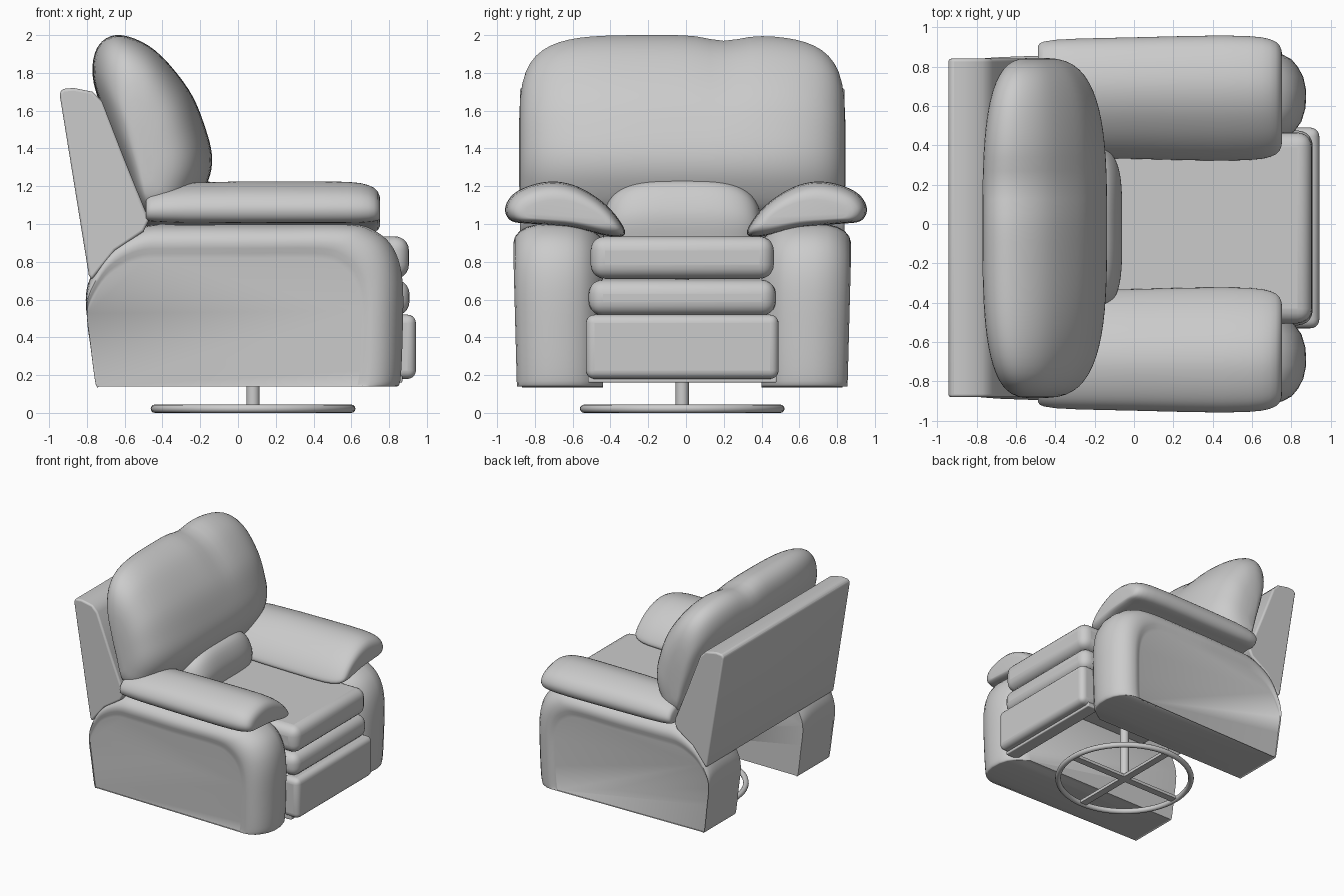
import bpy, bmesh, math
from mathutils import Vector

if "Cube" in bpy.data.objects:
    bpy.data.objects.remove(bpy.data.objects["Cube"])

CY = -0.02  # centre line of the chair body


def finish(obj, angle=45):
    bpy.ops.object.select_all(action='DESELECT')
    obj.select_set(True)
    bpy.context.view_layer.objects.active = obj
    bpy.ops.object.shade_smooth_by_angle(angle=math.radians(angle))
    return obj


def spline(pts, closed=True, n=5):
    """Catmull-Rom curve through 2D points."""
    P = [Vector(p) for p in pts]
    m, out = len(P), []
    for i in range(m if closed else m - 1):
        if closed:
            a, b, c, d = (P[(i + k) % m] for k in (-1, 0, 1, 2))
        else:
            a, b, c, d = (P[min(max(i + k, 0), m - 1)] for k in (-1, 0, 1, 2))
        for j in range(n):
            t = j / n
            out.append(0.5 * (2 * b + (c - a) * t + (2 * a - 5 * b + 4 * c - d) * t * t
                              + (3 * b - a - 3 * c + d) * t ** 3))
    if not closed:
        out.append(P[-1])
    return out


def loft(name, prof, axis, stations, centre, bevel=0, warp=None):
    """Profile repeated along x or y; each station is (position, scale a, scale b)."""
    bm = bmesh.new()
    ca, cb = centre
    rings = []
    for pos, sa, sb in stations:
        ring = []
        for a, b in prof:
            a, b = ca + (a - ca) * sa, cb + (b - cb) * sb
            co = (pos, a, b) if axis == 'x' else (a, pos, b)
            ring.append(bm.verts.new(warp(*co) if warp else co))
        rings.append(ring)
    k = len(prof)
    for r, q in zip(rings, rings[1:]):
        for i in range(k):
            bm.faces.new((r[i], r[(i + 1) % k], q[(i + 1) % k], q[i]))
    bm.faces.new(rings[0])
    bm.faces.new(rings[-1])
    bmesh.ops.recalc_face_normals(bm, faces=bm.faces)
    me = bpy.data.meshes.new(name)
    bm.to_mesh(me)
    bm.free()
    obj = bpy.data.objects.new(name, me)
    bpy.context.collection.objects.link(obj)
    if bevel:
        add_bevel(obj, bevel)
    return finish(obj)


def add_bevel(obj, width, seg=5):
    m = obj.modifiers.new("bevel", 'BEVEL')
    m.width, m.segments, m.limit_method = width, seg, 'ANGLE'
    m.angle_limit = math.radians(40)


def box(name, x, y, z, bevel=0.0):
    lo, hi = Vector((x[0], y[0], z[0])), Vector((x[1], y[1], z[1]))
    bpy.ops.mesh.primitive_cube_add(size=1, location=(lo + hi) / 2)
    obj = bpy.context.object
    obj.name = name
    obj.scale = hi - lo
    bpy.ops.object.transform_apply(location=False, rotation=False, scale=True)
    if bevel:
        add_bevel(obj, bevel)
    return finish(obj)


def pillow_stations(half, na, nb, steps=36):
    out = []
    for i in range(steps + 1):
        t = math.sin(math.radians(-88 + 176 * i / steps))
        out.append((CY + half * t, (1 - abs(t) ** na) ** (1 / na), (1 - abs(t) ** nb) ** (1 / nb)))
    return out


def side_warp(x, y, z):
    """Outer faces taper slightly towards the rear and the floor."""
    s, r = (1 if y > CY else -1), abs(y - CY)
    if r > 0.6:
        k = 1 - 0.1 * min(max(-x / 0.8, 0), 1) - 0.06 * max(0, 0.8 - z) / 0.66
        r = 0.6 + (r - 0.6) * k
    return x, CY + s * r, z


def cushion_warp(x, y, z):
    """Shallow dip in the top edge, and an arched underside."""
    if z > 1.5:
        z -= 0.03 * (z - 1.5) / 0.5 * math.exp(-((y - 0.2) / 0.12) ** 2)
    return x, y, z


# Side panels: rounded front and top roll, recessed outer face
side_prof = spline([(-0.735, 0.14), (-0.755, 0.16), (-0.785, 0.4), (-0.806, 0.6), (-0.775, 0.73),
                    (-0.67, 0.89), (-0.5, 0.985), (-0.3, 0.998), (0.2, 1.0), (0.58, 1.0), (0.72, 0.965),
                    (0.82, 0.87), (0.868, 0.7), (0.868, 0.4), (0.856, 0.17), (0.83, 0.14)], closed=False)
side_st = [(0.42, 0.9, 0.9), (0.45, 0.93, 0.935), (0.49, 0.965, 0.965), (0.54, 0.987, 0.985),
           (0.61, 1, 0.998), (0.7, 1.002, 1), (0.77, 0.993, 0.995), (0.82, 0.977, 0.98),
           (0.86, 0.957, 0.955), (0.885, 0.93, 0.92), (0.893, 0.905, 0.885),
           (0.89, 0.885, 0.85), (0.88, 0.875, 0.82), (0.877, 0.865, 0.79)]
# Armrest pads: crescent section draped over the panels
arm_prof = [(0.955, 1.08), (0.915, 1.155), (0.82, 1.205), (0.7, 1.225), (0.58, 1.2), (0.46, 1.13),
            (0.37, 1.04), (0.325, 0.95), (0.4, 0.935), (0.6, 0.98), (0.8, 1.0), (0.92, 1.015)]
arm_st = [(-0.488, 0.84, 0.6), (-0.48, 0.88, 0.72), (-0.46, 0.91, 0.8), (-0.4, 0.94, 0.88),
          (-0.28, 0.96, 0.96), (0.0, 0.98, 1), (0.25, 1, 1), (0.45, 1.01, 1), (0.58, 1, 0.99),
          (0.65, 0.98, 0.95), (0.69, 0.95, 0.89), (0.72, 0.91, 0.81), (0.74, 0.85, 0.7),
          (0.75, 0.77, 0.56), (0.753, 0.68, 0.44)]
for tag, s in (("left", -1), ("right", 1)):
    loft(tag + "_side_panel", side_prof, 'y', [(CY + s * y, a, b) for y, a, b in side_st],
         (-0.75, 0.14), warp=side_warp)
    loft(tag + "_armrest", [(s * y, z) for y, z in spline(arm_prof)], 'x', arm_st, (s * 0.64, 1.05))

# Back shell
loft("back_shell", [(-0.945, 1.69), (-0.93, 1.715), (-0.87, 1.72), (-0.77, 1.7), (-0.72, 1.65),
                    (-0.6, 1.34), (-0.47, 1.02), (-0.5, 0.96), (-0.65, 0.86), (-0.775, 0.705), (-0.79, 0.73)],
     'y', [(CY - 0.86, 1, 1), (CY + 0.86, 1, 1)], (0, 0), bevel=0.015)

# Back cushion and lumbar pillow
loft("back_cushion", spline([(-0.77, 1.8), (-0.735, 1.95), (-0.62, 2.0), (-0.44, 1.92), (-0.26, 1.71),
                             (-0.17, 1.5), (-0.137, 1.34), (-0.17, 1.2), (-0.27, 1.06), (-0.45, 1.03),
                             (-0.53, 1.12), (-0.6, 1.3), (-0.71, 1.58)]),
     'y', pillow_stations(0.865, 3.2, 5), (-0.5, 1.3), warp=cushion_warp)
loft("lumbar_pillow", spline([(-0.45, 1.0), (-0.4, 1.18), (-0.26, 1.24), (-0.13, 1.21), (-0.065, 1.08),
                              (-0.07, 0.95), (-0.12, 0.86), (-0.35, 0.84)]),
     'y', pillow_stations(0.42, 4, 3.2), (-0.3, 0.93))

# Seat cushion and folded footrest
box("seat_cushion", (-0.5, 0.905), (CY - 0.485, CY + 0.485), (0.71, 0.935), 0.075)
box("footrest_upper_pad", (0.66, 0.908), (CY - 0.495, CY + 0.495), (0.515, 0.705), 0.075)
box("footrest_lower_pad", (0.78, 0.942), (CY - 0.51, CY + 0.51), (0.18, 0.52), 0.045)
box("footrest_rail", (0.76, 0.87), (CY - 0.5, CY + 0.5), (0.16, 0.2), 0.008)

# Swivel base: ring, crossed bars and post
BX = 0.08
bpy.ops.mesh.primitive_torus_add(location=(BX, CY, 0.022), major_radius=0.52, minor_radius=0.022,
                                 major_segments=64, minor_segments=12)
bpy.context.object.name = "base_ring"
finish(bpy.context.object)
box("base_bar_long", (BX - 0.51, BX + 0.51), (CY - 0.03, CY + 0.03), (0.01, 0.035))
box("base_bar_cross", (BX - 0.03, BX + 0.03), (CY - 0.51, CY + 0.51), (0.01, 0.035))
bpy.ops.mesh.primitive_cylinder_add(vertices=32, radius=0.035, depth=0.71, location=(BX, CY, 0.375))
bpy.context.object.name = "base_post"
finish(bpy.context.object)
